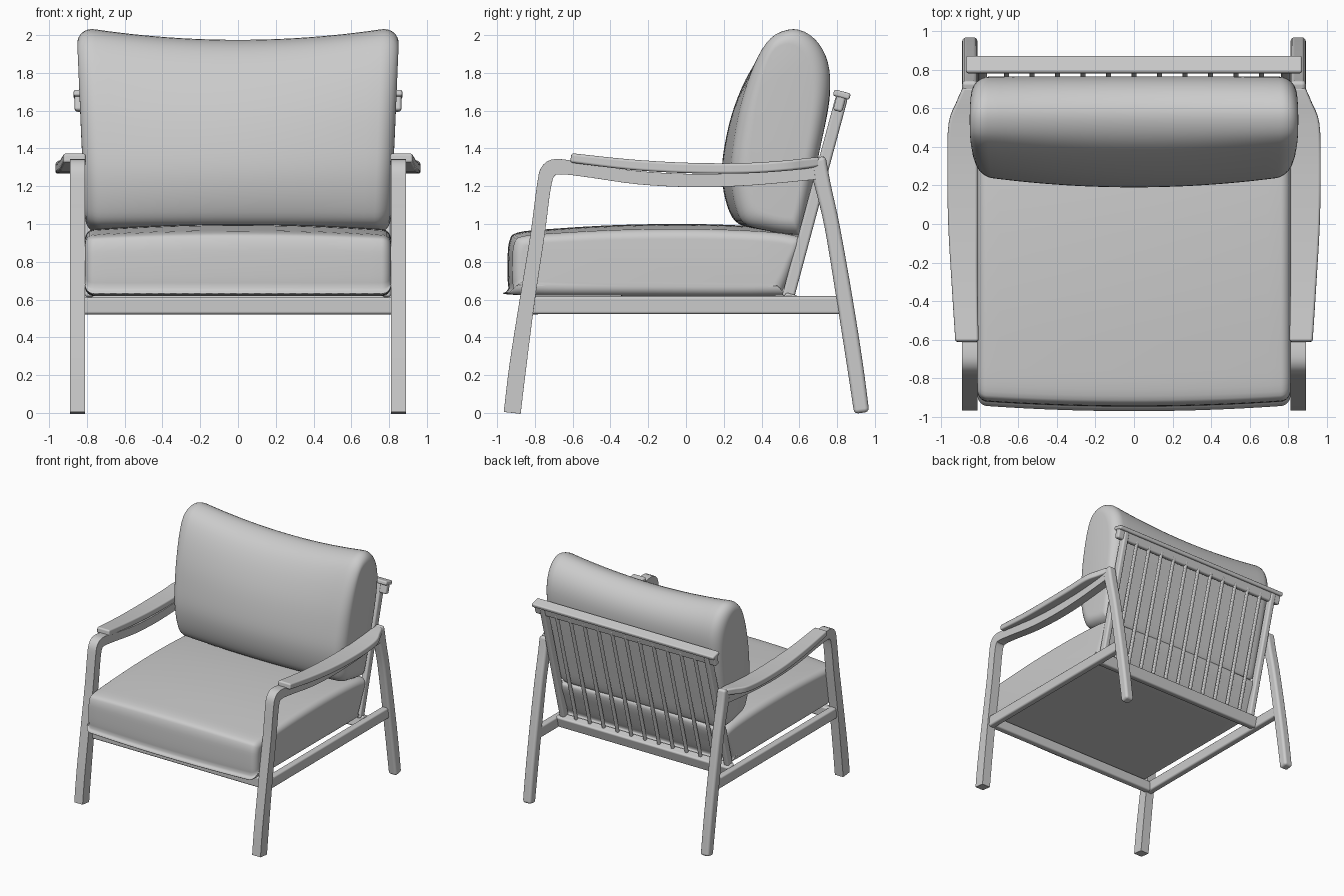
import bpy, bmesh, math
from mathutils import Vector, Matrix

cube = bpy.data.objects.get("Cube")
if cube:
    bpy.data.objects.remove(cube, do_unlink=True)

mat = bpy.data.materials.new("light_grey")
mat.use_nodes = True
GREY = (0.6, 0.6, 0.6, 1)
mat.diffuse_color = GREY
mat.node_tree.nodes["Principled BSDF"].inputs["Base Color"].default_value = GREY


def finish(bm, name, bevel=0.0):
    """Turn a bmesh into a smooth-shaded object, optionally with rounded edges."""
    bmesh.ops.recalc_face_normals(bm, faces=bm.faces)
    for f in bm.faces:
        f.smooth = True
    mesh = bpy.data.meshes.new(name)
    bm.to_mesh(mesh)
    bm.free()
    mesh.materials.append(mat)
    ob = bpy.data.objects.new(name, mesh)
    bpy.context.collection.objects.link(ob)
    if bevel:
        mod = ob.modifiers.new("rounded", 'BEVEL')
        mod.width, mod.segments = bevel, 3
        mod.limit_method, mod.angle_limit = 'ANGLE', math.radians(40)
        mod.harden_normals = True
    return ob


def skin(bm, rings):
    """Bridge equal rings of points and cap both ends."""
    rings = [[bm.verts.new(p) for p in ring] for ring in rings]
    n = len(rings[0])
    for a, b in zip(rings, rings[1:]):
        for i in range(n):
            j = (i + 1) % n
            bm.faces.new((a[i], a[j], b[j], b[i]))
    bm.faces.new(rings[0])
    bm.faces.new(rings[-1])


def smooth_path(points, closed=False, steps=4):
    """Catmull-Rom interpolation of tuples of any length."""
    p = [Vector(q) for q in points]
    n = len(p)
    at = (lambda i: p[i % n]) if closed else (lambda i: p[min(max(i, 0), n - 1)])
    out = []
    for i in range(n if closed else n - 1):
        a, b, c, d = (at(i + k) for k in (-1, 0, 1, 2))
        for s in range(steps):
            t = s / steps
            out.append(b + (c - a) * (t / 2)
                       + (a * 2 - b * 5 + c * 4 - d) * (t * t / 2)
                       + (b * 3 - a - c * 3 + d) * (t ** 3 / 2))
    return out if closed else out + [p[-1]]


def strip(name, rows, side, bevel):
    """Sweep a rectangle along a side path; rows hold (y, z, thickness) + x range."""
    depth = [Vector((r[0], r[1])) for r in rows]
    rings = []
    for i, r in enumerate(rows):
        d = (depth[min(i + 1, len(rows) - 1)] - depth[max(i - 1, 0)]).normalized()
        off = Vector((-d.y, d.x)) * (r[2] / 2)
        lo, hi = depth[i] - off, depth[i] + off
        xi, xo = side * r[3], side * r[4]
        rings.append([(xi, *lo), (xo, *lo), (xo, *hi), (xi, *hi)])
    bm = bmesh.new()
    skin(bm, rings)
    return finish(bm, name, bevel)


def box(name, centre, size, tilt=0.0, bevel=0.015):
    bm = bmesh.new()
    bmesh.ops.create_cube(bm, size=1, matrix=Matrix.Translation(centre)
                          @ Matrix.Rotation(tilt, 4, 'X') @ Matrix.Diagonal((*size, 1)))
    return finish(bm, name, bevel)


def cushion(name, profile, half, widen, radius, front_bulge, crown):
    """Loft a side profile across x, with rounded ends and a bulged front and top."""
    pts = smooth_path(profile, closed=True)
    ys, zs = [p.x for p in pts], [p.y for p in pts]
    cy, cz = (min(ys) + max(ys)) / 2, (min(zs) + max(zs)) / 2
    hy, hz = max(ys) - cy, max(zs) - cz
    body = [i / 12 * (half - radius) for i in range(13)]
    ends = [half - radius + radius * math.sin(k * math.pi / 16) for k in range(1, 9)]
    xs = body + ends
    rings = []
    for x in [-v for v in reversed(xs[1:])] + xs:
        u = max(0, (abs(x) - half + radius) / radius)
        inset = radius * (1 - math.sqrt(max(0, 1 - u * u)))
        t = (x / half) ** 2
        ring = []
        for y, z in zip(ys, zs):
            ny, nz = (y - cy) / hy, (z - cz) / hz
            y2 = y - ny * inset + max(0, -ny) * front_bulge * t
            z2 = z - nz * inset - max(0, nz) * crown * t
            ring.append((x * (1 + widen * nz), y2, z2))
        rings.append(ring)
    bm = bmesh.new()
    skin(bm, rings)
    return finish(bm, name)


# Cushions
cushion("seat_cushion",
        [(-0.91, 0.625), (-0.94, 0.66), (-0.945, 0.8), (-0.935, 0.91), (-0.89, 0.955),
         (-0.7, 0.975), (-0.35, 0.995), (0.05, 1.0), (0.4, 0.985), (0.57, 0.96),
         (0.61, 0.92), (0.56, 0.76), (0.51, 0.645), (0.47, 0.62), (-0.2, 0.62)],
        0.81, 0.0, 0.05, 0.03, 0.03)
cushion("back_cushion",
        [(0.28, 1.0), (0.22, 1.09), (0.19, 1.25), (0.205, 1.42), (0.255, 1.62),
         (0.34, 1.81), (0.44, 1.93), (0.57, 1.975), (0.68, 1.93), (0.75, 1.82),
         (0.76, 1.66), (0.71, 1.4), (0.655, 1.15), (0.61, 0.97), (0.57, 0.945), (0.42, 0.965)],
        0.83, 0.025, 0.09, 0.06, -0.07)

# Side frames
LEG = (0.81, 0.89)
front_path = [(-0.92, 0.0, 0.09), (-0.89, 0.25, 0.09), (-0.84, 0.6, 0.08),
              (-0.785, 0.95, 0.075), (-0.752, 1.2, 0.075), (-0.725, 1.285, 0.085),
              (-0.66, 1.303, 0.08), (-0.5, 1.28, 0.07), (-0.25, 1.245, 0.07),
              (0.05, 1.23, 0.07), (0.35, 1.24, 0.07), (0.68, 1.275, 0.08)]
rear_path = [(0.93, 0.0, 0.08), (0.895, 0.25, 0.085), (0.84, 0.6, 0.085),
             (0.775, 0.98, 0.08), (0.725, 1.2, 0.085), (0.69, 1.35, 0.1)]
arm_path = [(-0.61, 1.35, 0.05, 0.805, 0.925), (-0.3, 1.315, 0.055, 0.81, 0.945),
            (0.0, 1.297, 0.055, 0.81, 0.962), (0.3, 1.295, 0.055, 0.81, 0.967),
            (0.52, 1.308, 0.055, 0.81, 0.96), (0.63, 1.32, 0.055, 0.815, 0.92),
            (0.71, 1.33, 0.05, 0.82, 0.885)]
BACK_TILT = -math.atan2(0.28, 1.04)
for side, label in ((1, "left"), (-1, "right")):
    strip(label + "_front_leg_and_arm_rail",
          smooth_path([p + LEG for p in front_path]), side, 0.022)
    strip(label + "_rear_leg", smooth_path([p + LEG for p in rear_path]), side, 0.022)
    strip(label + "_armrest", smooth_path(arm_path), side, 0.018)
    box(label + "_side_rail", (side * 0.845, 0, 0.57), (0.06, 1.68, 0.095))
    box(label + "_back_upright", (side * 0.785, 0.682, 1.14), (0.05, 0.065, 1.1), BACK_TILT)

# Cross rails
box("front_rail", (0, -0.8, 0.567), (1.66, 0.06, 0.09))
box("back_lower_rail", (0, 0.55, 0.58), (1.66, 0.075, 0.1), BACK_TILT)
box("back_top_rail", (0, 0.815, 1.645), (1.73, 0.05, 0.1), BACK_TILT)
box("back_top_lip", (0, 0.825, 1.685), (1.74, 0.09, 0.035), BACK_TILT, 0.012)

# Back slats
SLATS = 11
for i in range(SLATS):
    x = -0.66 + 1.32 * i / (SLATS - 1)
    box(f"back_slat_{i + 1}", (x, 0.688, 1.12), (0.026, 0.026, 1.06), BACK_TILT, 0.008)
